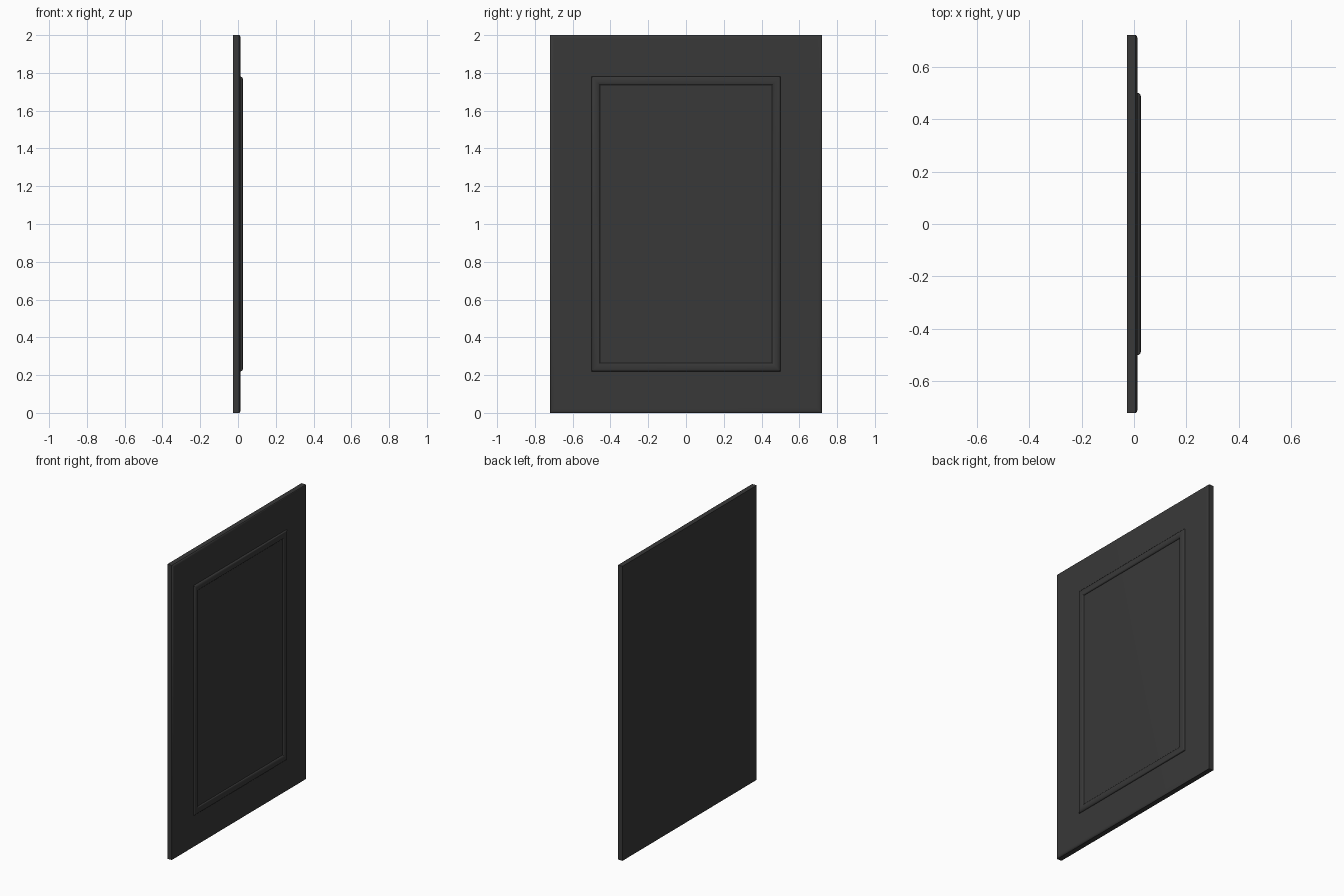
import bpy, bmesh, math

if "Cube" in bpy.data.objects:
    bpy.data.objects.remove(bpy.data.objects["Cube"])

mat = bpy.data.materials.new("dark_grey")
mat.diffuse_color = (0.04, 0.04, 0.04, 1)
mat.use_nodes = True
mat.node_tree.nodes["Principled BSDF"].inputs["Base Color"].default_value = mat.diffuse_color


def nested_rects(name, half_w, z0, z1, profile, caps):
    """Skin a run of rectangles; profile points are (inset, x)."""
    bm = bmesh.new()
    rings = []
    for d, x in profile:
        w, lo, hi = half_w - d, z0 + d, z1 - d
        rings.append([bm.verts.new((x, y, z)) for y, z in
                      ((-w, lo), (w, lo), (w, hi), (-w, hi))])
    pairs = list(zip(rings, rings[1:]))
    if caps:
        bm.faces.new(rings[0][::-1])
        bm.faces.new(rings[-1])
    else:
        pairs.append((rings[-1], rings[0]))
    for a, b in pairs:
        for i in range(4):
            j = (i + 1) % 4
            bm.faces.new((a[i], a[j], b[j], b[i]))
    bmesh.ops.recalc_face_normals(bm, faces=bm.faces)
    me = bpy.data.meshes.new(name)
    bm.to_mesh(me)
    bm.free()
    me.materials.append(mat)
    ob = bpy.data.objects.new(name, me)
    bpy.context.collection.objects.link(ob)
    bpy.ops.object.select_all(action='DESELECT')
    ob.select_set(True)
    bpy.context.view_layer.objects.active = ob
    bpy.ops.object.shade_smooth_by_angle(angle=math.radians(35))
    return ob


# Door slab with a softly eased front edge
nested_rects("door_panel", 0.72, 0.0, 2.0,
             [(0, -0.027), (0, 0.006), (0.003, 0.010), (0.009, 0.0125),
              (0.016, 0.0137), (0.024, 0.014)], True)

# Raised moulding: rounded bead running round the inner field
bead = [(0, 0.010), (0, 0.016)]
for k in range(1, 8):
    t = math.pi * k / 8
    bead.append((0.0225 - 0.0225 * math.cos(t), 0.016 + 0.011 * math.sin(t)))
bead += [(0.045, 0.016), (0.045, 0.010)]
nested_rects("moulding_frame", 0.5, 0.22, 1.78, bead, False)
